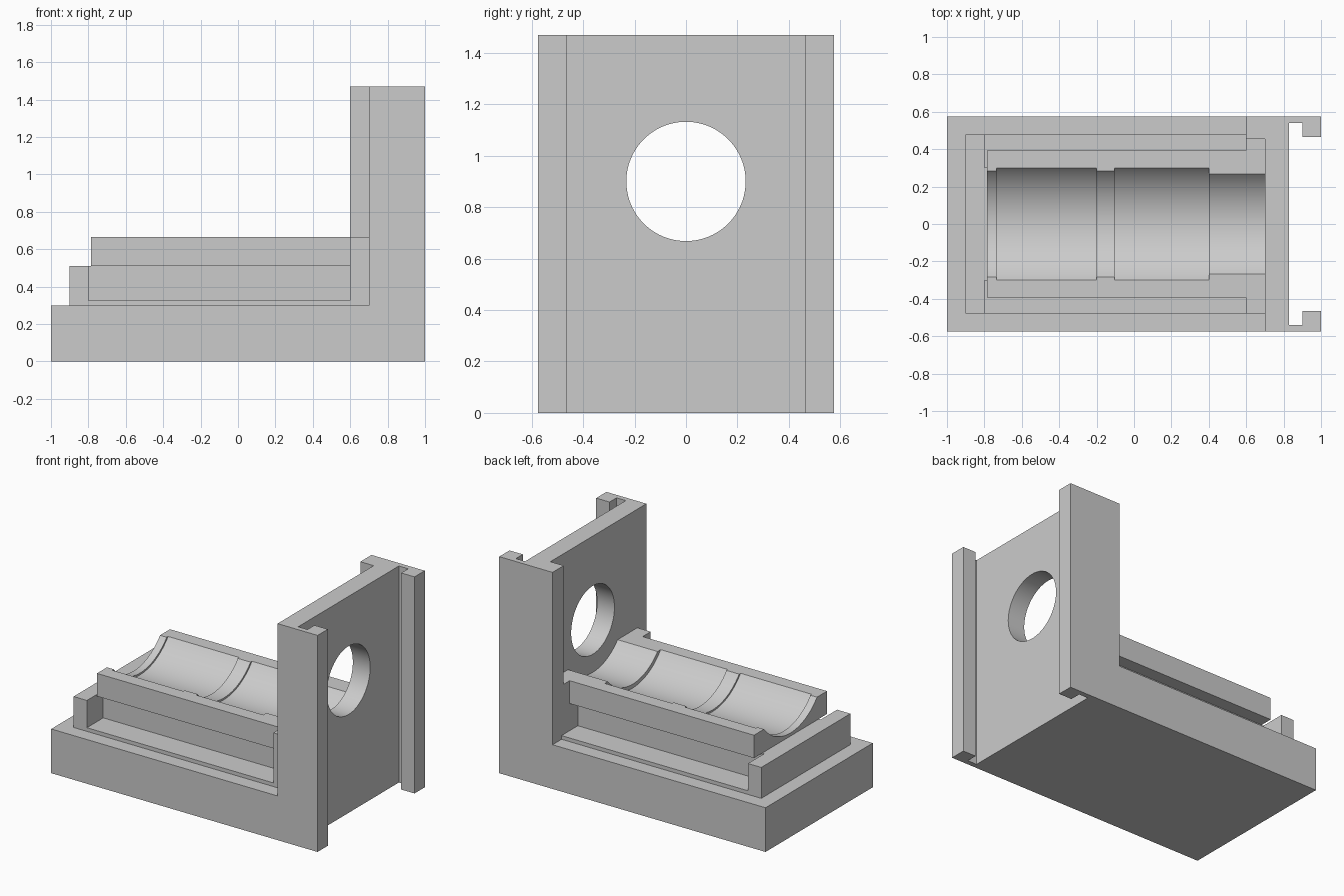
import bpy, bmesh, math

if "Cube" in bpy.data.objects:
    bpy.data.objects.remove(bpy.data.objects["Cube"])

grey = bpy.data.materials.new("light grey")
grey.diffuse_color = (0.6, 0.6, 0.6, 1)
grey.use_nodes = True
grey.node_tree.nodes["Principled BSDF"].inputs["Base Color"].default_value = grey.diffuse_color


def finish(name, bm):
    bmesh.ops.recalc_face_normals(bm, faces=bm.faces)
    mesh = bpy.data.meshes.new(name)
    bm.to_mesh(mesh)
    bm.free()
    mesh.materials.append(grey)
    ob = bpy.data.objects.new(name, mesh)
    bpy.context.collection.objects.link(ob)
    return ob


def extrude(name, points, offset):
    """Closed polygon extruded along an offset vector."""
    bm = bmesh.new()
    face = bm.faces.new([bm.verts.new(p) for p in points])
    res = bmesh.ops.extrude_face_region(bm, geom=[face], use_keep_orig=True)
    verts = [v for v in res["geom"] if isinstance(v, bmesh.types.BMVert)]
    bmesh.ops.translate(bm, verts=verts, vec=offset)
    return finish(name, bm)


def box(name, x0, x1, y0, y1, z0, z1):
    pts = [(x0, y0, z0), (x1, y0, z0), (x1, y1, z0), (x0, y1, z0)]
    return extrude(name, pts, (0, 0, z1 - z0))


def lathe(name, profile, axis_z, n=96):
    """Solid of (x, radius) steps around an axis along x."""
    bm = bmesh.new()
    rings = []
    for x, r in profile:
        rings.append([bm.verts.new((x, r * math.sin(a), axis_z + r * math.cos(a)))
                      for a in (2 * math.pi * i / n for i in range(n))])
    for a, b in zip(rings, rings[1:]):
        for i in range(n):
            j = (i + 1) % n
            bm.faces.new((a[i], a[j], b[j], b[i]))
    bm.faces.new(rings[0])
    bm.faces.new(rings[-1])
    return finish(name, bm)


def cut(target, cutter):
    mod = target.modifiers.new("cut", 'BOOLEAN')
    mod.operation = 'DIFFERENCE'
    mod.solver = 'EXACT'
    mod.object = cutter
    bpy.context.view_layer.objects.active = target
    bpy.ops.object.modifier_apply(modifier=mod.name)
    bpy.data.objects.remove(cutter, do_unlink=True)


def smooth(ob):
    bpy.ops.object.select_all(action='DESELECT')
    ob.select_set(True)
    bpy.context.view_layer.objects.active = ob
    bpy.ops.object.shade_smooth_by_angle(angle=math.radians(25))


W, H, AXIS = 0.575, 1.47, 0.9

# L-shaped base and upright wall
outline = [(-1, 0), (1, 0), (1, H), (0.6, H), (0.6, 0.3), (-1, 0.3)]
frame = extrude("base_and_wall", [(x, -W, z) for x, z in outline], (0, 2 * W, 0))
# leave a single corner post on the back side
cut(frame, box("post_cutter", 0.5, 0.7, -0.8, 0.455, 0.3, 1.7))
# T-shaped channel down the outer side of the wall
half = [(1.2, 0.465), (0.9, 0.465), (0.9, 0.54), (0.83, 0.54)]
plan = half + [(x, -y) for x, y in reversed(half)]
cut(frame, extrude("channel_cutter", [(x, y, -0.2) for x, y in plan], (0, 0, 2)))
# round opening through the wall
cut(frame, lathe("hole_cutter", [(0.65, 0.232), (0.88, 0.232)], AXIS))
smooth(frame)

# cradle with its low end bar
side = [(-0.9, 0.3), (0.7, 0.3), (0.7, 0.665), (-0.785, 0.665),
        (-0.785, 0.51), (-0.9, 0.51)]
cradle = extrude("cradle", [(x, -0.478, z) for x, z in side], (0, 0.956, 0))
# side grooves and narrower upper rails
for s in (-1, 1):
    y0, y1 = sorted((s * 0.303, s * 0.7))
    cut(cradle, box("groove_cutter", -0.8, 0.6, y0, y1, 0.325, 0.51))
    y0, y1 = sorted((s * 0.392, s * 0.7))
    cut(cradle, box("rail_cutter", -1.0, 0.6, y0, y1, 0.51, 0.9))
# stepped bore resting along the top
wide, mid, narrow = 0.381, 0.369, 0.355
steps = [(-1.1, mid), (-0.735, mid), (-0.735, wide), (-0.2, wide), (-0.2, mid),
         (-0.105, mid), (-0.105, wide), (0.4, wide), (0.4, narrow), (0.8, narrow)]
cut(cradle, lathe("bore_cutter", steps, AXIS))
smooth(cradle)
